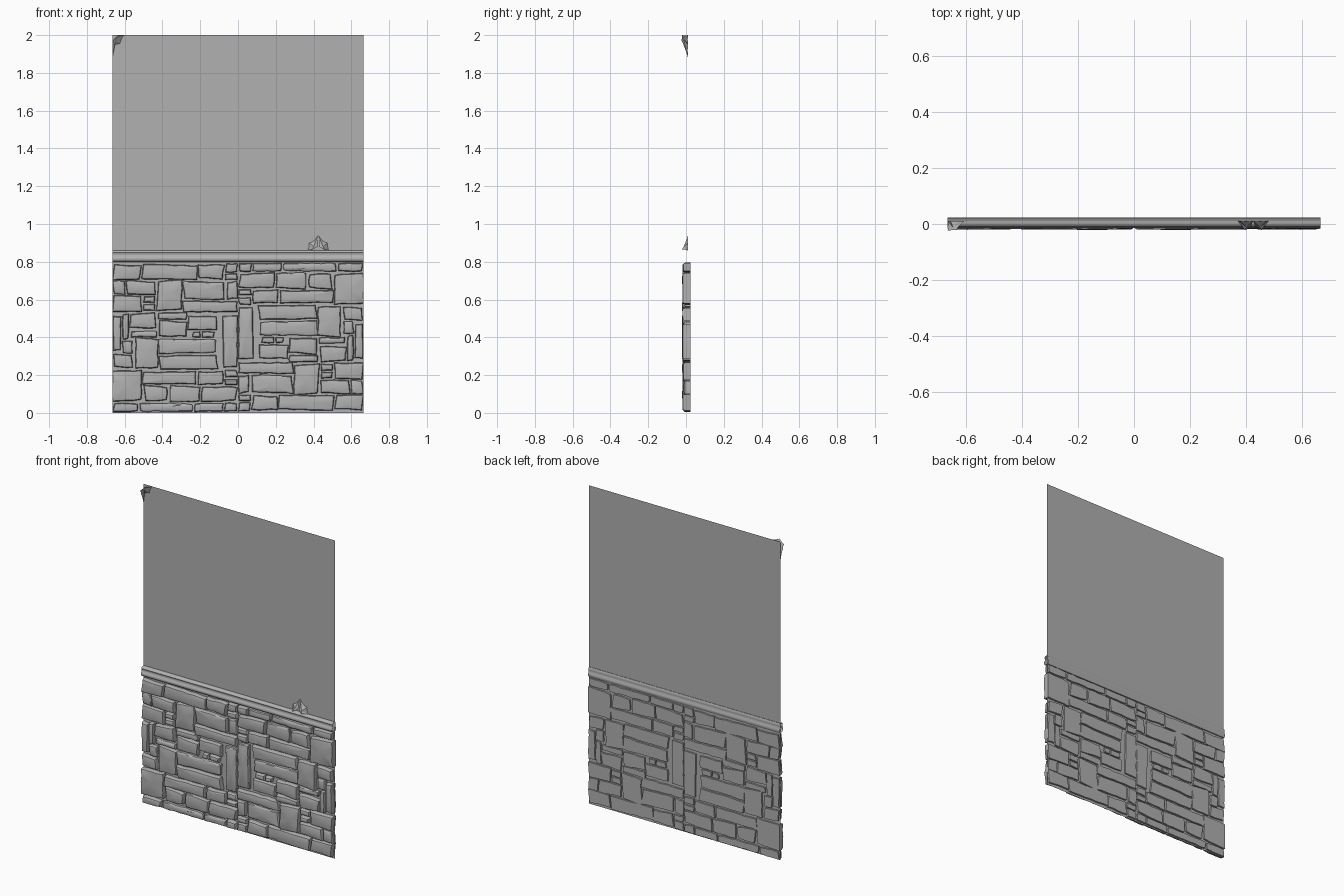
import bpy, bmesh, random
from mathutils import Vector

if "Cube" in bpy.data.objects:
    bpy.data.objects.remove(bpy.data.objects["Cube"])
random.seed(4)

PLANE_Y, HALF = 0.012, 0.665
dark = bpy.data.materials.new("dark_grey")
dark.diffuse_color = (.44, .44, .44, 1)
dark.use_nodes = True
dark.node_tree.nodes["Principled BSDF"].inputs["Base Color"].default_value = dark.diffuse_color


def finish(name, bm, angle=0.5):
    bmesh.ops.recalc_face_normals(bm, faces=bm.faces[:])
    me = bpy.data.meshes.new(name)
    bm.to_mesh(me)
    bm.free()
    me.materials.append(dark)
    ob = bpy.data.objects.new(name, me)
    bpy.context.collection.objects.link(ob)
    bpy.context.view_layer.objects.active = ob
    ob.select_set(True)
    bpy.ops.object.shade_smooth_by_angle(angle=angle)
    ob.select_set(False)
    return ob


# Plaster sheet behind everything
bm = bmesh.new()
bm.faces.new([bm.verts.new((x, PLANE_Y, z)) for x, z in
              ((-HALF, 0), (HALF, 0), (HALF, 2), (-HALF, 2))])
finish("wall_panel", bm)

# Stone courses of the left half in hundredths: z0, z1, then the x of each joint
courses = [
    (1, 5, -66.5, -52.5, -23.5, -7.5, 0), (6, 14, -50, -37, -20, 0),
    (6.5, 22.5, -66.5, -51), (15, 22, -51, -22, -7.5), (15, 18, -7.5, 0), (19, 22.5, -7.5, 0),
    (24, 31, -66.5, -55.5), (24, 39.5, -55, -42), (23.5, 30.5, -42, -10.5),
    (32, 38, -61.5, -55.5), (31.5, 39.5, -42.5, -12), (24, 51.5, -8.5, 0),
    (40, 43, -57, -42.5), (40, 43, -24.5, -19.5, -12), (41, 48.5, -42, -26.5),
    (33, 51, -66.5, -61.5), (39, 52, -61.5, -57.5), (44.5, 52.5, -57.5, -43),
    (49.5, 53, -42.5, -26.5), (43.5, 51.5, -26.5, -10.5), (54, 61.5, -66.5, -50.5),
    (54, 57.5, -50.5, -43.5), (58.5, 61.5, -50.5, -43.5), (54.5, 70.5, -43.5, -29.5),
    (53.5, 59.5, -29.5, 0), (63, 70, -66.5, -59.5, -43.5), (60.5, 69.5, -29.5, -6.5, 0),
    (71, 78.5, -66.5, -51, -21.5, -7), (74.5, 79, -7, 0), (70.5, 73.5, -7, 0)]


def stone(bm, x0, x1, z0, z1):
    """Rough block: wobbly outline, flat back, chipped edges, uneven front."""
    j = lambda a: random.uniform(-a, a)
    w, h = x1 - x0, z1 - z0
    cs = [(x0, z0), (x1, z0), (x1, z1), (x0, z1)]
    a = min(.008, min(w, h) * 0.09)
    cs = [(x + j(a), z + j(a)) for x, z in cs]
    pts = []
    for i in range(4):
        (ax, az), (bx, bz) = cs[i], cs[(i + 1) % 4]
        n = max(2, round(max(abs(ax - bx), abs(az - bz)) / 0.04))
        for k in range(n):
            t = k / n
            pts.append((ax + (bx - ax) * t + j(.003), az + (bz - az) * t + j(.003)))
    cx, cz = (x0 + x1) / 2, (z0 + z1) / 2
    front = -0.016 + j(.004)
    rings = []
    for inset, y, wob in ((0, .023, 0), (0, -.005, .001), (.004, front + .002, .001), (.010, front, .001)):
        sx, sz = max(.4, 1 - 2 * inset / w), max(.4, 1 - 2 * inset / h)
        rings.append([bm.verts.new((max(-HALF, min(-.001, cx + (x - cx) * sx)), y + j(wob),
                                    max(.002, min(.795, cz + (z - cz) * sz)))) for x, z in pts])
    n = len(pts)
    for a, b in zip(rings, rings[1:]):
        for i in range(n):
            bm.faces.new((a[i], a[(i + 1) % n], b[(i + 1) % n], b[i]))
    bm.faces.new(rings[0][::-1])
    mid = bm.verts.new((cx, front - .001, cz))
    for i in range(n):
        bm.faces.new((rings[-1][i], rings[-1][(i + 1) % n], mid))


# Left stones; the right half is the same pattern turned upside down
bm = bmesh.new()
for z0, z1, *joints in courses:
    for a, b in zip(joints, joints[1:]):
        stone(bm, a / 100 + .005, b / 100 - .005, z0 / 100, z1 / 100)
left_wall = finish("stones_left", bm)
right_wall = left_wall.copy()
right_wall.data = left_wall.data.copy()
right_wall.name = "stones_right"
for v in right_wall.data.vertices:
    v.co = Vector((-v.co.x, v.co.y, 0.8 - v.co.z))
bpy.context.collection.objects.link(right_wall)

# Rail moulding: hollow open-ended profile swept across the wall
prof = [(.018, .800), (-.004, .800), (-.012, .806), (-.015, .814), (-.013, .824), (-.007, .830),
        (-.007, .842), (-.010, .848), (-.007, .856), (.002, .860), (.015, .860), (.020, .852),
        (.018, .842), (.018, .830), (.023, .822), (.023, .808)]
bm = bmesh.new()
ends = [[bm.verts.new((x, y, z)) for y, z in prof] for x in (-HALF, HALF)]
for i in range(len(prof)):
    k = (i + 1) % len(prof)
    bm.faces.new((ends[0][i], ends[0][k], ends[1][k], ends[1][i]))
finish("rail_moulding", bm, 0.8)


def web(name, apex, tips, sag):
    """Thin sheet from a forward apex to strands on the wall, curved in between."""
    bm = bmesh.new()
    top = Vector(apex)
    edge = []
    for p, q in zip(tips, tips[1:]):
        p, q = Vector(p), Vector(q)
        edge += [p, ((p + q) / 2).lerp(top, sag)]
    edge.append(Vector(tips[-1]))
    c = bm.verts.new(top)
    ring = [bm.verts.new(e) for e in edge]
    for a, b in zip(ring, ring[1:]):
        bm.faces.new((c, a, b))
    finish(name, bm, 0.2)


# Small webs in the top corner and on the rail
Y = PLANE_Y - .001
web("corner_web", (-.645, -.012, 1.98),
    [(-HALF, Y, 1.88), (-.655, Y, 1.945), (-.625, Y, 1.955), (-.605, Y, 2), (-.635, -.022, 2),
     (-HALF, -.024, 1.97), (-HALF, -.012, 1.945), (-HALF, Y, 1.88)], .1)
for side in (-1, 1):
    X = lambda d: .425 + side * d
    web("rail_web", (X(.025), -.012, .88),
        [(X(0), Y, .94), (X(.025), Y, .91), (X(.048), Y, .90), (X(.055), Y, .86),
         (X(.03), -.022, .865), (X(.004), -.005, .88), (X(0), Y, .94)], .08)
